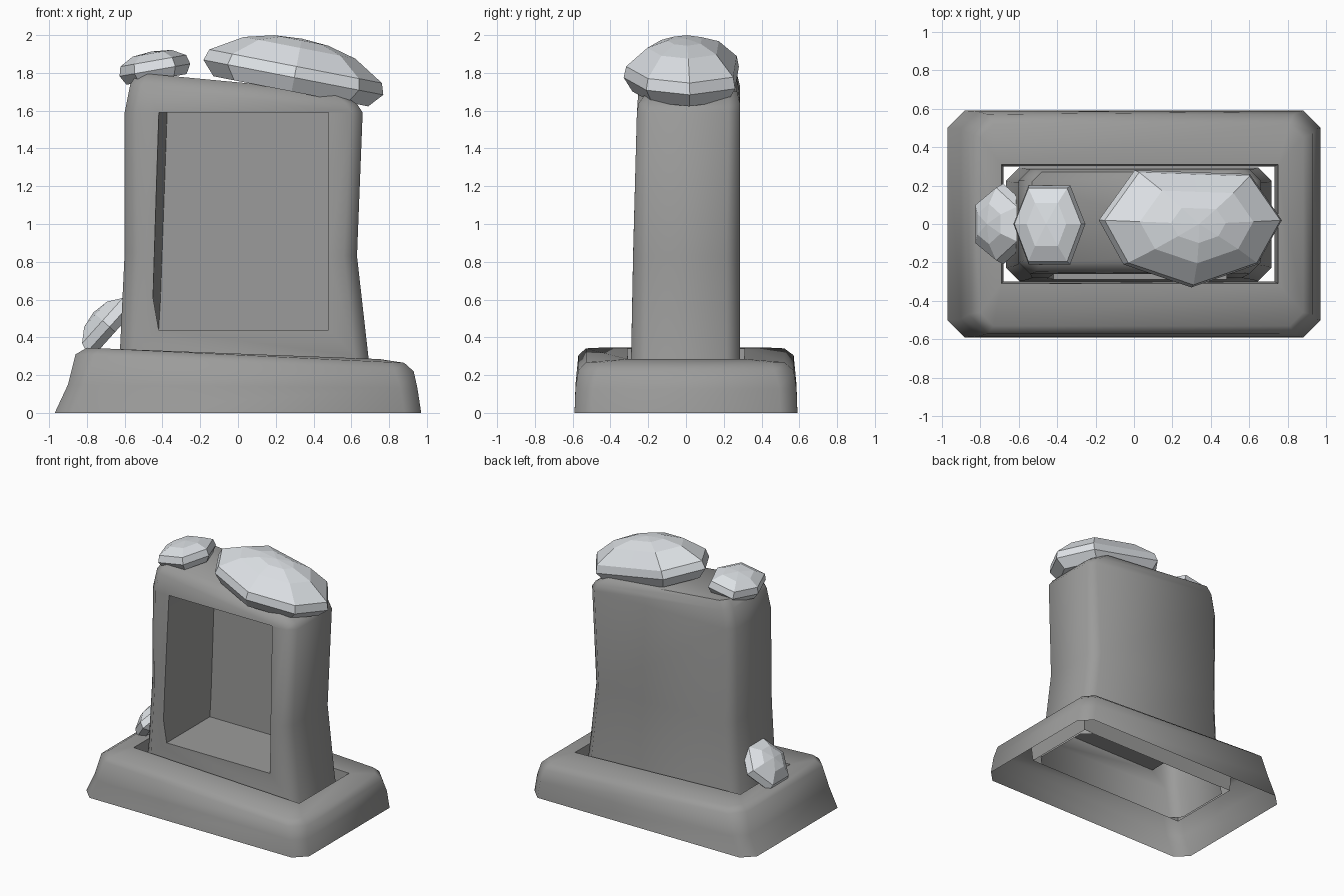
import bpy, bmesh, math
from mathutils import Matrix

if "Cube" in bpy.data.objects:
    bpy.data.objects.remove(bpy.data.objects["Cube"])


def material(name, rgb):
    m = bpy.data.materials.new(name)
    m.diffuse_color = (*rgb, 1)
    m.use_nodes = True
    m.node_tree.nodes["Principled BSDF"].inputs["Base Color"].default_value = m.diffuse_color
    return m


dark_stone = material("dark_stone", (.33, .33, .325))
pale_stone = material("pale_stone", (.72, .75, .78))


def octagon(x0, x1, y0, y1, c, zl, zr):
    """Rectangle with cut corners, its height sloping from left to right."""
    pts = [(x0 + c, y0), (x1 - c, y0), (x1, y0 + c), (x1, y1 - c),
           (x1 - c, y1), (x0 + c, y1), (x0, y1 - c), (x0, y0 + c)]
    return [(x, y, zl + (zr - zl) * (x - x0) / (x1 - x0)) for x, y in pts]


def loft(name, rings, mat, caps=False, matrix=None, smooth=None):
    bm = bmesh.new()
    loops = [[bm.verts.new(p) for p in r] for r in rings]
    for a, b in zip(loops, loops[1:]):
        n = len(a)
        for i in range(n):
            j = (i + 1) % n
            bm.faces.new((a[i], a[j], b[j], b[i]))
    if caps:
        bm.faces.new(loops[0][::-1])
        bm.faces.new(loops[-1])
    bmesh.ops.remove_doubles(bm, verts=bm.verts, dist=0.0005)
    if caps:
        bmesh.ops.recalc_face_normals(bm, faces=bm.faces)
    if matrix:
        bm.transform(matrix)
    me = bpy.data.meshes.new(name)
    bm.to_mesh(me)
    bm.free()
    me.materials.append(mat)
    ob = bpy.data.objects.new(name, me)
    bpy.context.collection.objects.link(ob)
    if smooth:
        shade(ob, smooth)
    return ob


def shade(ob, angle):
    bpy.ops.object.select_all(action='DESELECT')
    ob.select_set(True)
    bpy.context.view_layer.objects.active = ob
    bpy.ops.object.shade_smooth_by_angle(angle=math.radians(angle))


# Plinth: open-bottomed shell, its sloping top pierced by a rectangular socket
loft("plinth", [octagon(*r) for r in (
    (-.97, .97, -.59, .59, .09, 0, 0),
    (-.90, .95, -.585, .585, .09, .15, .13),
    (-.86, .93, -.57, .57, .10, .31, .22),
    (-.80, .88, -.53, .52, .07, .345, .265),
    (-.69, .75, -.31, .31, 0, .34, .285),
    (-.68, .73, -.30, .30, 0, .10, .10))], dark_stone, smooth=60)

# Upright slab standing in the socket
slab = loft("slab", [octagon(*r) for r in (
    (-.665, .715, -.298, .295, .07, .10, .10),
    (-.625, .69, -.29, .285, .07, .33, .30),
    (-.60, .63, -.28, .285, .07, .85, .83),
    (-.60, .66, -.26, .285, .06, 1.59, 1.59),
    (-.57, .63, -.25, .285, .06, 1.74, 1.635),
    (-.53, .53, -.20, .27, .05, 1.80, 1.70))], dark_stone, True)

# Deep window recess cut into the front of the slab
opening = [(-.42, .44), (.48, .44), (.48, 1.59), (-.42, 1.59), (-.45, .61)]
back = [(-.42, .44), (.48, .44), (.48, 1.59), (-.375, 1.59), (-.41, .61)]
cutter = loft("recess_cutter", [[(x, -.4, z) for x, z in opening],
                                [(x, -.27, z) for x, z in opening],
                                [(x, .25, z) for x, z in back]], dark_stone, True)
cutter.hide_render = True
mod = slab.modifiers.new("recess", 'BOOLEAN')
mod.operation, mod.solver, mod.object = 'DIFFERENCE', 'EXACT', cutter
bpy.context.view_layer.objects.active = slab
bpy.ops.object.modifier_apply(modifier=mod.name)
bpy.data.objects.remove(cutter)

# The slab is hollow underneath
bm = bmesh.new()
bm.from_mesh(slab.data)
under = [f for f in bm.faces if all(v.co.z < .15 for v in f.verts)]
bmesh.ops.delete(bm, geom=under, context='FACES')
bm.to_mesh(slab.data)
bm.free()
shade(slab, 60)


def stone(name, outline, levels, loc, tilt):
    """Faceted pebble: outline scaled per level (scale, z), tilted about y."""
    rings = [[(x * s, y * s, z) for x, y in outline] for s, z in levels]
    m = Matrix.Translation(loc) @ Matrix.Rotation(math.radians(tilt), 4, 'Y')
    return loft(name, rings, pale_stone, True, m)


# Large cap stone, leaning to the right
stone("large_stone",
      [(-.49, .02), (-.36, -.21), (0, -.33), (.35, -.21), (.48, .02),
       (.31, .26), (0, .27), (-.30, .28)],
      [(.86, -.085), (1, -.01), (.96, .05), (.62, .15), (.3, .19), (0, .2)],
      (.30, 0, 1.785), 11)

# Small cap stone and the stone leaning on the left side
hexagon = [(-.19, 0), (-.11, -.21), (.11, -.21), (.19, 0), (.11, .2), (-.11, .2)]
stone("small_stone", hexagon,
      [(.85, -.05), (1, 0), (.93, .05), (.55, .09), (0, .1)],
      (-.44, 0, 1.815), -10)
stone("side_stone", [(-.18, .11), (-.18, -.11), (0, -.21), (.18, -.1), (.18, .1), (0, .21)],
      [(.8, -.04), (1, .0), (.9, .05), (.5, .10), (0, .115)],
      (-.68, 0, .455), -48)
